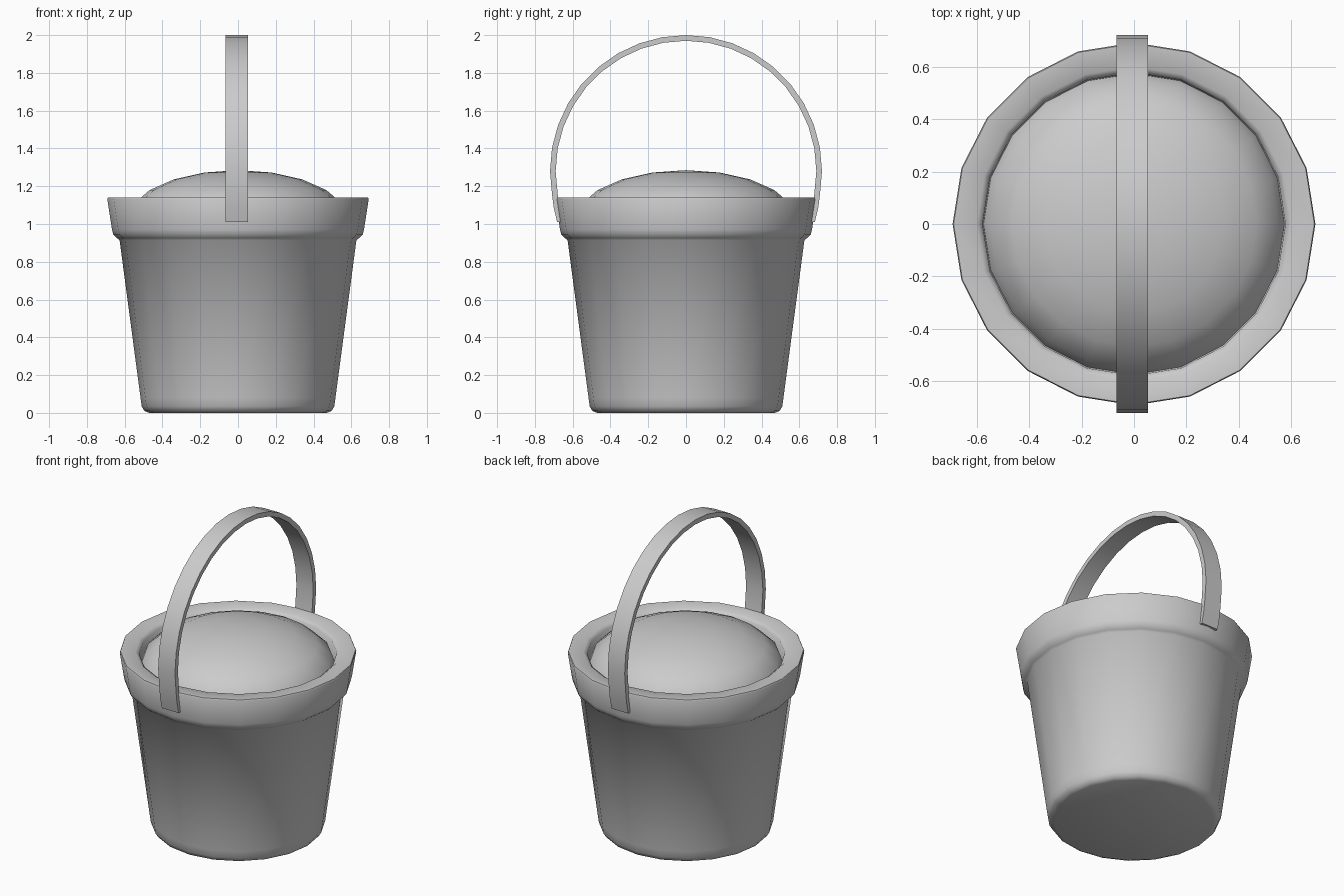
import bpy, bmesh, math

if "Cube" in bpy.data.objects:
    bpy.data.objects.remove(bpy.data.objects["Cube"])

SIDES = 20


def finish(name, bm, angle):
    bmesh.ops.recalc_face_normals(bm, faces=bm.faces)
    me = bpy.data.meshes.new(name)
    bm.to_mesh(me)
    bm.free()
    ob = bpy.data.objects.new(name, me)
    bpy.context.collection.objects.link(ob)
    bpy.ops.object.select_all(action='DESELECT')
    ob.select_set(True)
    bpy.context.view_layer.objects.active = ob
    bpy.ops.object.shade_smooth_by_angle(angle=math.radians(angle))
    return ob


def lathe(name, profile, angle):
    """Revolve (radius, z) points around z; zero radius closes to a point."""
    bm = bmesh.new()
    verts = [bm.verts.new((r, 0, z)) for r, z in profile]
    edges = [bm.edges.new(pair) for pair in zip(verts, verts[1:])]
    bmesh.ops.spin(bm, geom=verts + edges, cent=(0, 0, 0), axis=(0, 0, 1),
                   angle=math.tau, steps=SIDES)
    bmesh.ops.remove_doubles(bm, verts=bm.verts, dist=0.0005)
    return finish(name, bm, angle)


# Tapered bucket with rounded base, thick rim band and hollow inside
lathe("bucket", [
    (0, 0), (0.47, 0), (0.495, 0.01), (0.51, 0.035),
    (0.516, 0.08), (0.627, 0.915), (0.64, 0.925), (0.661, 0.945),
    (0.667, 0.97), (0.692, 1.132), (0.688, 1.14), (0.60, 1.137),
    (0.578, 1.12), (0.572, 1.0), (0.47, 0.06), (0, 0.06)], 60)

# Domed filling: upper half of a flattened sphere
dome = [(0.578 * math.sin(math.radians(a)), 1.03 + 0.255 * math.cos(math.radians(a)))
        for a in range(0, 91, 18)]
lathe("domed_filling", dome + [(0, 1.03)], 50)

# Flat strap handle arching from side to side
path = [(math.cos(math.radians(a)), math.sin(math.radians(a)))
        for a in range(-10, 191, 10)]
outer = [(0.72 * c, 1.28 + 0.72 * s) for c, s in path]
inner = [(0.69 * c, 1.28 + 0.69 * s) for c, s in path]
outer = [(0.682, 1.01), (0.70, 1.085)] + outer + [(-0.70, 1.085), (-0.682, 1.01)]
inner = [(0.652, 1.01), (0.67, 1.085)] + inner + [(-0.67, 1.085), (-0.652, 1.01)]
bm = bmesh.new()
rings = []
for (yo, zo), (yi, zi) in zip(outer, inner):
    rings.append([bm.verts.new(p) for p in (
        (-0.066, yo, zo), (0.054, yo, zo), (0.054, yi, zi), (-0.066, yi, zi))])
for a, b in zip(rings, rings[1:]):
    for i in range(4):
        j = (i + 1) % 4
        bm.faces.new((a[i], a[j], b[j], b[i]))
bm.faces.new(rings[0])
bm.faces.new(rings[-1])
finish("handle", bm, 30)
